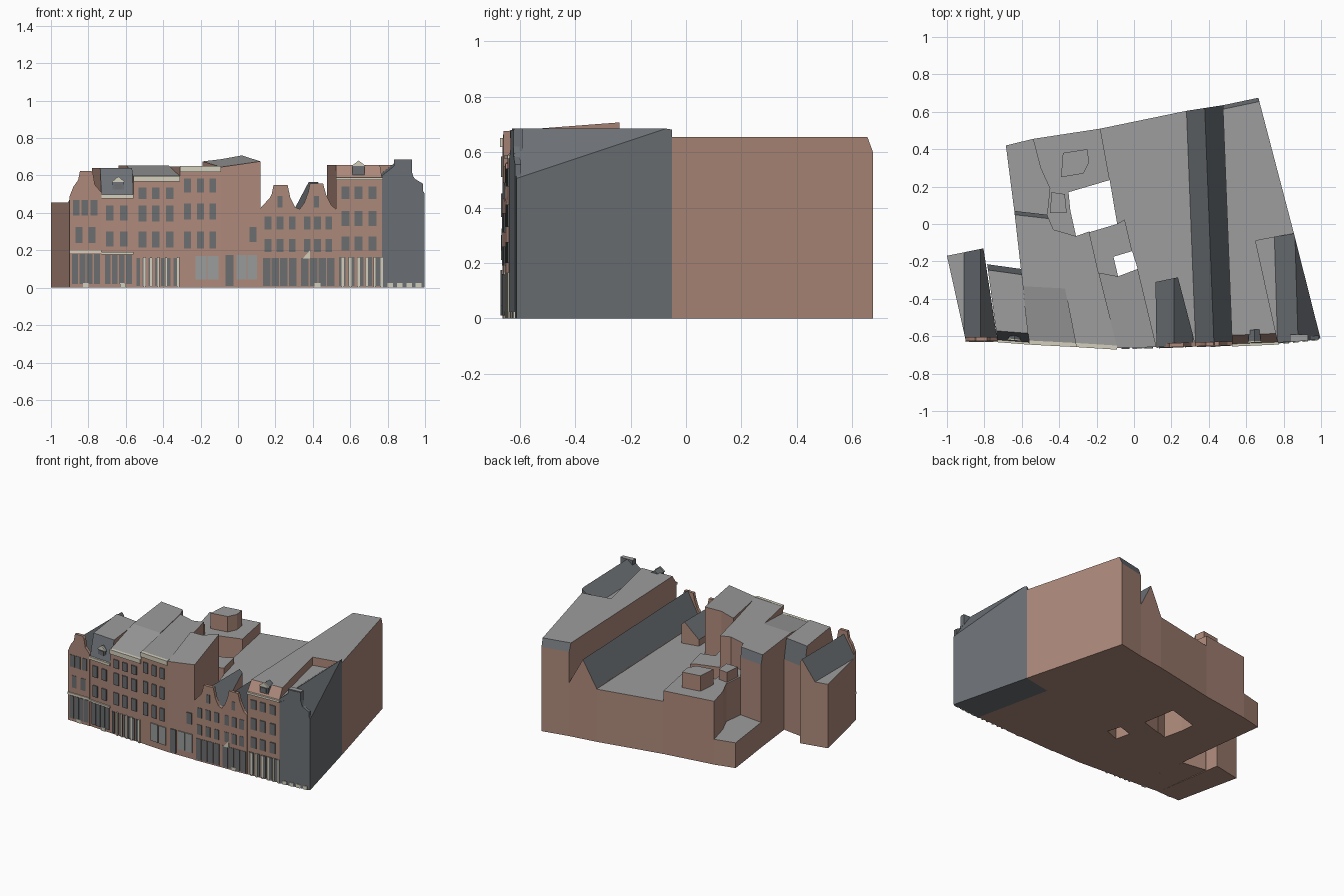
import bpy, bmesh
from mathutils import Vector

if "Cube" in bpy.data.objects:
    bpy.data.objects.remove(bpy.data.objects["Cube"])

def mat(name, r, g, b):
    m = bpy.data.materials.new(name)
    m.diffuse_color = (r, g, b, 1)
    m.use_nodes = True
    m.node_tree.nodes["Principled BSDF"].inputs["Base Color"].default_value = m.diffuse_color
    return m

BRICK = mat("brick", 0.42, 0.25, 0.195)
SLATE = mat("slate", 0.15, 0.165, 0.18)
ROOF = mat("flat_roof_grey", 0.34, 0.34, 0.34)
CREAM = mat("cream_trim", 0.66, 0.63, 0.51)
GLASS = mat("dark_glass", 0.15, 0.155, 0.16)
PALE = mat("pale_glass", 0.32, 0.33, 0.33)

# Street line that all fronts follow
STREET = [(-0.9, -0.622), (-0.73, -0.622), (-0.56, -0.635), (-0.31, -0.648), (-0.09, -0.662),
          (0.12, -0.658), (0.33, -0.65), (0.525, -0.645), (0.77, -0.635), (1.0, -0.612)]

def street_y(x):
    for (x0, y0), (x1, y1) in zip(STREET, STREET[1:]):
        if x <= x1:
            return y0 + (y1 - y0) * (x - x0) / (x1 - x0)
    return STREET[-1][1]

def normal(p, q):
    d = (Vector(q) - Vector(p)).normalized()
    return Vector((-d.y, d.x))

def dist(x, y, p, q):
    """Signed distance to the left of line p-q."""
    return (Vector((x, y)) - Vector(p)).dot(normal(p, q))

def finish(name, bm, mats):
    bmesh.ops.recalc_face_normals(bm, faces=bm.faces)
    me = bpy.data.meshes.new(name)
    bm.to_mesh(me)
    bm.free()
    for m in mats:
        me.materials.append(m)
    ob = bpy.data.objects.new(name, me)
    bpy.context.collection.objects.link(ob)
    return ob

def block(name, pts, height, cuts=(), wall=BRICK, slope=SLATE):
    """Footprint raised to a folded roof; cuts are (p, q, offset) fold lines."""
    h = height if callable(height) else (lambda x, y: height)
    bm = bmesh.new()
    bm.faces.new([bm.verts.new((x, y, 0)) for x, y in pts])
    for p, q, off in cuts:
        n = normal(p, q)
        co = Vector(p) + n * off
        bmesh.ops.bisect_plane(bm, geom=bm.verts[:] + bm.edges[:] + bm.faces[:], dist=1e-5,
                               plane_co=co.to_3d(), plane_no=n.to_3d())
    ret = bmesh.ops.extrude_face_region(bm, geom=bm.faces[:], use_keep_orig=True)
    for v in ret["geom"]:
        if isinstance(v, bmesh.types.BMVert):
            v.co.z = h(v.co.x, v.co.y)
    bmesh.ops.recalc_face_normals(bm, faces=bm.faces)
    for f in bm.faces:
        f.normal_update()
        f.material_index = 2 if f.normal.z > 0.93 else 1 if f.normal.z > 0.1 else 0
    return finish(name, bm, [wall, slope, ROOF])

def gable(name, pts, p, q, half, top, eave, **kw):
    """House with a ridge along p-q."""
    def h(x, y):
        return max(eave, top - (top - eave) * abs(dist(x, y, p, q)) / half)
    return block(name, pts, h, [(p, q, 0), (p, q, half), (p, q, -half)], **kw)

def plates(name, shapes, material, out=0.007, back=0.004):
    """Thin upright plates on the street line, each a list of (x, z)."""
    bm = bmesh.new()
    for s in shapes:
        a = [bm.verts.new((x, street_y(x) - out, z)) for x, z in s]
        b = [bm.verts.new((x, street_y(x) + back, z)) for x, z in s]
        bm.faces.new(a)
        bm.faces.new(b[::-1])
        for i in range(len(s)):
            j = (i + 1) % len(s)
            bm.faces.new((a[j], a[i], b[i], b[j]))
    return finish(name, bm, [material])

def rect(x0, x1, z0, z1):
    return [(x0, z0), (x1, z0), (x1, z1), (x0, z1)]

def windows(name, cols, rows, w=0.036):
    plates(name, [rect(x - w / 2, x + w / 2, a, b) for x in cols for a, b in rows], GLASS)

# ---- Building masses, left to right ----
gable("left_end_house", [(-0.9, -0.622), (-0.73, -0.622), (-0.805, -0.13), (-1, -0.17)],
      (-0.82, -0.7), (-0.82, 0), 0.09, 0.6, 0.455)

bf, bb = ((-0.73, -0.622), (-0.56, -0.635)), ((-0.605, -0.24), (-0.785, -0.215))
block("mansard_house", [*bf, *bb],
      lambda x, y: min(0.64, 0.49 + 3.0 * dist(x, y, *bf), 0.5 + 4.7 * dist(x, y, *bb)),
      [(*bf, 0.05), (*bb, 0.03)])

cf, cb = ((-0.56, -0.635), (-0.31, -0.648)), ((-0.465, 0.05), (-0.64, 0.07))
block("deep_house", [*cf, (-0.43, -0.03), *cb],
      lambda x, y: min(0.652, 0.595 + 0.19 * dist(x, y, *cf), 0.59 + 3.1 * dist(x, y, *cb)),
      [(*cf, 0.3), (*cb, 0.02)])
block("cornice_house", [(-0.31, -0.648), (-0.09, -0.662), (-0.19, -0.26), (-0.24, -0.04),
                        (-0.31, -0.065), (-0.43, -0.03)], 0.648)
block("tall_plain_house", [(-0.09, -0.662), (0.12, -0.658), (0.02, -0.24), (-0.085, -0.28),
                           (-0.19, -0.26)],
      lambda x, y: 0.645 + 0.143 * (x + 0.09) + 0.11 * (y + 0.662))
gable("small_gable_house", [(0.12, -0.658), (0.33, -0.65), (0.235, -0.285), (0.115, -0.31)],
      (0.215, -0.7), (0.215, 0), 0.1, 0.53, 0.42)
gable("long_gable_house", [(0.33, -0.65), (0.525, -0.645), (0.475, 0.635), (0.28, 0.605)],
      (0.428, -0.65), (0.378, 0.62), 0.098, 0.565, 0.38)

hf, hb = ((0.525, -0.645), (0.77, -0.635)), ((0.665, 0.675), (0.475, 0.635))
block("long_right_wing", [*hf, (0.65, -0.09), (0.855, -0.05), *hb],
      lambda x, y: min(0.655, 0.585 + 1.4 * dist(x, y, *hf), 0.6 + 2.6 * dist(x, y, *hb)),
      [(*hf, 0.05), (*hb, 0.021)])
# paint the front roof slope of the wing as brick
wing = bpy.data.objects["long_right_wing"].data
for f in wing.polygons:
    if f.material_index == 1 and f.center.y < 0:
        f.material_index = 0

r0, r1 = (0.86, -0.05), (0.877, -0.62)
def corner_roof(x, y):
    d = -dist(x, y, r0, r1)
    d = -d
    return 0.685 - (1.5 * d if d > 0 else 0) if d > 0 else 0.685 - 0.8 * min(-d, 0.11)
# left of the ridge is positive x here because the ridge runs toward the street
block("corner_house", [(0.77, -0.635), (0.997, -0.612), (0.855, -0.05), (0.65, -0.09)],
      corner_roof, [(r0, r1, 0), (r0, r1, -0.11)], wall=SLATE)

# ---- Rear parts around the two light wells ----
block("rear_hall", [(0.02, -0.24), (0.12, -0.658), (0.115, -0.31), (0.235, -0.285), (0.33, -0.65),
                    (0.28, 0.605), (-0.18, 0.51), (-0.13, 0.235), (-0.09, 0.0), (-0.05, 0.025),
                    (-0.01, -0.145)], 0.375)
block("between_wells", [(-0.31, -0.065), (-0.24, -0.04), (-0.19, -0.26), (-0.085, -0.28),
                        (-0.11, -0.175), (-0.01, -0.145), (-0.05, 0.025), (-0.09, 0.0)], 0.42)
block("rear_annex", [(-0.54, 0.455), (-0.5, 0.3), (-0.45, 0.19), (-0.465, 0.05), (-0.43, -0.03),
                     (-0.31, -0.065), (-0.34, 0.07), (-0.35, 0.17), (-0.13, 0.235),
                     (-0.18, 0.51)][::-1], 0.45)
block("rear_low_annex", [(-0.685, 0.42), (-0.64, 0.07), (-0.465, 0.05), (-0.45, 0.19),
                         (-0.5, 0.3), (-0.54, 0.455)], 0.18)
block("roof_room", [(-0.39, 0.25), (-0.27, 0.27), (-0.24, 0.33), (-0.25, 0.4), (-0.38, 0.38)], 0.56)
block("roof_shaft", [(-0.45, 0.06), (-0.36, 0.06), (-0.37, 0.16), (-0.44, 0.17)], 0.52)

# ---- Shaped gable fronts ----
def front(name, outline, material=BRICK):
    plates(name, [outline], material, out=0.004, back=0.018)

front("left_end_gable", [(-0.9, 0), (-0.73, 0), (-0.73, 0.51), (-0.765, 0.55), (-0.775, 0.61),
      (-0.785, 0.625), (-0.845, 0.625), (-0.855, 0.575), (-0.88, 0.54), (-0.9, 0.49)])
front("small_gable_front", [(0.12, 0), (0.33, 0), (0.33, 0.42), (0.305, 0.43), (0.28, 0.48),
      (0.265, 0.55), (0.19, 0.55), (0.18, 0.5), (0.155, 0.45), (0.12, 0.42)])
front("long_gable_front", [(0.33, 0), (0.525, 0), (0.525, 0.42), (0.5, 0.44), (0.47, 0.5),
      (0.455, 0.558), (0.385, 0.558), (0.375, 0.51), (0.355, 0.455), (0.33, 0.42)])
front("corner_gable_front", [(0.775, 0), (0.99, 0), (0.99, 0.555), (0.94, 0.585), (0.93, 0.62),
      (0.93, 0.68), (0.835, 0.68), (0.835, 0.64), (0.815, 0.6), (0.775, 0.575)], SLATE)
block("corner_chimney_cap", [(0.835, -0.628), (0.93, -0.62), (0.93, -0.59), (0.835, -0.59)], 0.685,
      wall=SLATE)

# ---- Upper windows ----
windows("left_end_windows", (-0.865, -0.82, -0.77), [(0.385, 0.47)])
windows("left_end_lower_windows", (-0.85, -0.78), [(0.24, 0.325)])
windows("mansard_windows", (-0.685, -0.61), [(0.36, 0.44), (0.22, 0.3)], 0.04)
windows("deep_house_windows", (-0.51, -0.44, -0.365), [(0.475, 0.535), (0.355, 0.44), (0.215, 0.3)], 0.042)
windows("cornice_house_windows", (-0.27, -0.2, -0.135), [(0.51, 0.585), (0.365, 0.45), (0.21, 0.3)])
windows("plain_house_window", (0.08,), [(0.245, 0.325)])
windows("small_gable_windows", (0.16, 0.225, 0.29), [(0.31, 0.38), (0.19, 0.26)])
windows("long_gable_windows", (0.37, 0.425, 0.485), [(0.31, 0.38), (0.19, 0.26)])
windows("attic_windows", (0.225, 0.42), [(0.43, 0.49)], 0.026)
windows("right_wing_windows", (0.575, 0.645, 0.72), [(0.475, 0.54), (0.33, 0.41), (0.2, 0.275)], 0.042)

# ---- Shop fronts ----
def shop(name, x0, x1, n, z0, z1, material=GLASS, gap=0.006):
    w = (x1 - x0) / n
    plates(name, [rect(x0 + i * w + gap / 2, x0 + (i + 1) * w - gap / 2, z0, z1) for i in range(n)], material)

shop("left_end_shop", -0.89, -0.735, 4, 0.02, 0.18)
shop("mansard_shop", -0.715, -0.565, 4, 0.02, 0.175)
shop("deep_house_shop", -0.55, -0.32, 7, 0.01, 0.16, gap=0.014)
shop("cornice_house_shop", -0.23, -0.1, 2, 0.045, 0.17, PALE)
shop("plain_house_shop", -0.01, 0.105, 2, 0.045, 0.175, PALE)
shop("plain_house_door", -0.07, -0.02, 1, 0.01, 0.175)
shop("small_gable_shop", 0.13, 0.315, 4, 0.01, 0.16)
shop("long_gable_shop", 0.335, 0.52, 4, 0.01, 0.16)
shop("right_wing_shop", 0.535, 0.77, 5, 0.01, 0.165, gap=0.012)

# ---- Cream trim ----
columns = [rect(x - 0.006, x + 0.006, 0, 0.165) for x in
           (-0.5, -0.465, -0.425, -0.385, -0.32, 0.56, 0.6, 0.645, 0.69, 0.73, 0.768)]
plates("shop_columns", columns, CREAM, out=0.009)
bands = [rect(-0.9, -0.73, 0.185, 0.2), rect(-0.73, -0.56, 0.178, 0.19)]
plates("shop_bands", bands, CREAM, out=0.01)
plinths = [rect(x, x + 0.03, 0, 0.025) for x in (-0.83, -0.63, 0.41, 0.8, 0.85, 0.9, 0.95)]
plates("plinths", plinths + [[(0.345, 0.155), (0.385, 0.155), (0.385, 0.2)]], CREAM, out=0.009)
for name, x0, x1, z0, z1 in (("mansard_cornice", -0.73, -0.56, 0.478, 0.497),
                             ("deep_house_cornice", -0.56, -0.31, 0.567, 0.598),
                             ("cornice_house_cornice", -0.31, -0.09, 0.618, 0.65),
                             ("right_wing_cornice", 0.525, 0.775, 0.575, 0.59)):
    plates(name, [rect(x0, x1, z0, z1)], CREAM, out=0.01, back=0.012)

# ---- Dormers ----
def dormer(name, x, z, w, h):
    def house(s, top):
        return [(x - w * s, z), (x + w * s, z), (x + w * s, z + h), (x, z + h + top), (x - w * s, z + h)]
    plates(name, [house(1, 0.025)], SLATE, out=-0.012, back=0.075)
    plates(name + "_trim", [[(x - w * 1.2, z + h), (x + w * 1.2, z + h), (x, z + h + 0.03)]],
           CREAM, out=-0.006, back=0.014)
    plates(name + "_pane", [rect(x - w * 0.6, x + w * 0.6, z + 0.01, z + h - 0.01)], GLASS, out=-0.008, back=0.014)

dormer("mansard_dormer", -0.64, 0.515, 0.03, 0.05)
dormer("right_wing_dormer", 0.645, 0.6, 0.032, 0.05)
